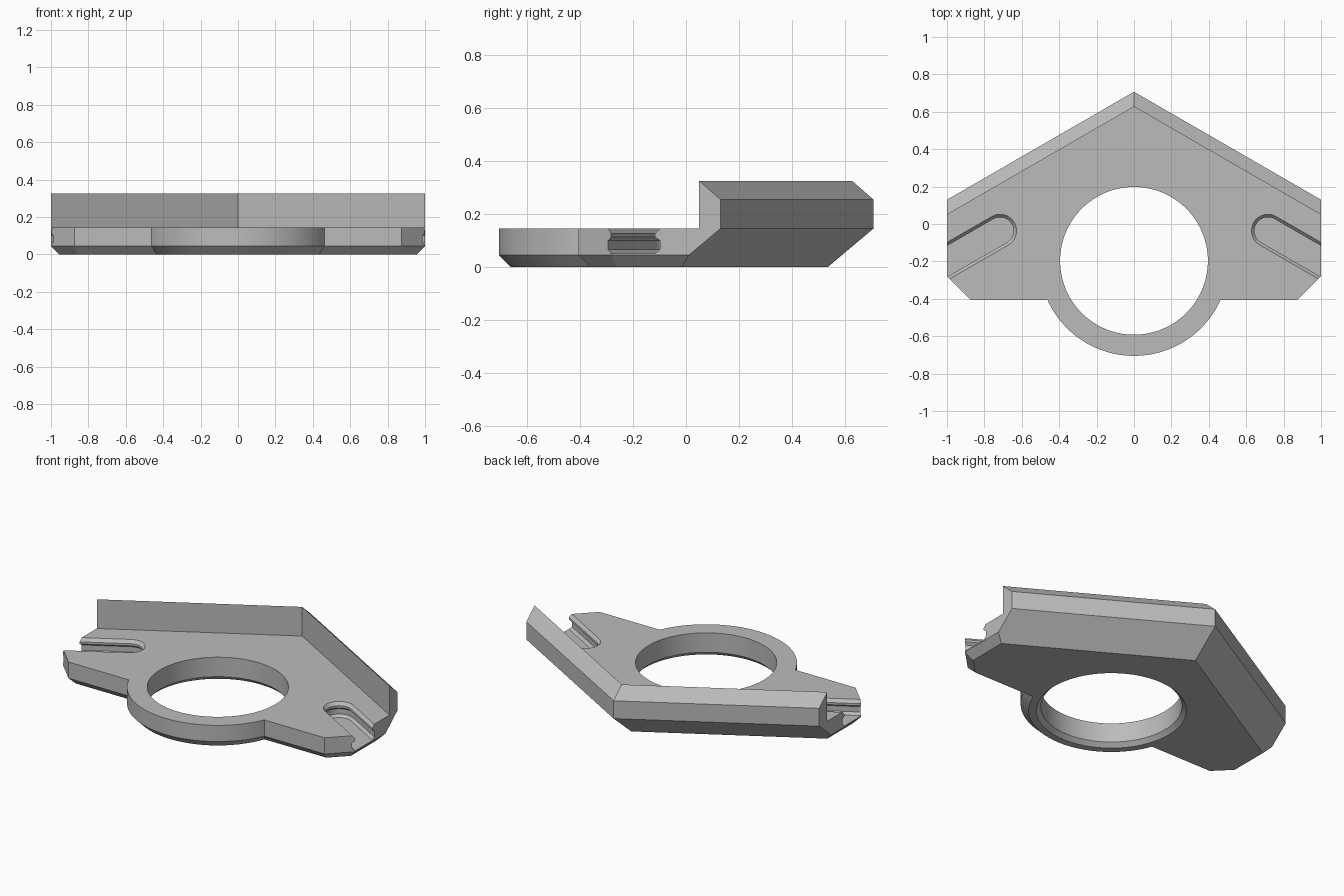
import bpy, bmesh, math

if "Cube" in bpy.data.objects:
    bpy.data.objects.remove(bpy.data.objects["Cube"], do_unlink=True)

grey = bpy.data.materials.new("plain_grey")
grey.use_nodes = True
colour = (0.5, 0.5, 0.5, 1)
grey.diffuse_color = colour
grey.node_tree.nodes["Principled BSDF"].inputs["Base Color"].default_value = colour

SLOPE = math.tan(math.radians(30))
CENTRE_Y = -0.197
RING_R = 0.508


def loft(name, rings, closed=False):
    """Skin a list of equal-length point rings, capping the ends unless closed."""
    bm = bmesh.new()
    loops = [[bm.verts.new(p) for p in ring] for ring in rings]
    pairs = list(zip(loops, loops[1:]))
    for a, b in pairs:
        n = len(a)
        for i in range(n):
            j = (i + 1) % n
            bm.faces.new((a[i], a[j], b[j], b[i]))
    bm.faces.new(loops[0])
    bm.faces.new(loops[-1])
    bmesh.ops.recalc_face_normals(bm, faces=bm.faces)
    mesh = bpy.data.meshes.new(name)
    bm.to_mesh(mesh)
    bm.free()
    mesh.materials.append(grey)
    obj = bpy.data.objects.new(name, mesh)
    bpy.context.collection.objects.link(obj)
    return obj


def combine(target, tool, operation):
    """Apply an exact boolean and discard the tool."""
    mod = target.modifiers.new(operation, "BOOLEAN")
    mod.operation = operation
    mod.solver = "EXACT"
    mod.object = tool
    bpy.context.view_layer.objects.active = target
    bpy.ops.object.modifier_apply(modifier=mod.name)
    bpy.data.objects.remove(tool, do_unlink=True)


def plate_ring(z, inset, apex, steps=64):
    """Plate outline: gabled back, clipped front corners, round front lobe."""
    side, front, r = 1 - inset, -0.405 + inset, RING_R - inset
    cut = inset * math.tan(math.radians(22.5))
    right = [(side, apex - SLOPE * side), (side, -0.28 + cut), (0.875 - cut, front)]
    start = math.asin((front - CENTRE_Y) / r)
    sweep = -math.pi - 2 * start
    arc = []
    for i in range(steps + 1):
        a = start + sweep * i / steps
        arc.append((r * math.cos(a), CENTRE_Y + r * math.sin(a)))
    left = [(-x, y) for x, y in reversed(right)]
    return [(x, y, z) for x, y in [(0, apex)] + right + arc + left]


def circle(z, r, steps=128):
    turns = [2 * math.pi * i / steps for i in range(steps)]
    return [(r * math.cos(a), CENTRE_Y + r * math.sin(a), z) for a in turns]


def slot_ring(z, r, side, steps=24):
    """Open-ended slot outline running outwards and forwards at 30 degrees."""
    ca, sa = math.cos(math.radians(-30)), math.sin(math.radians(-30))
    pts = [(0.6, -r), (0.6, r)]
    for i in range(steps + 1):
        a = math.pi / 2 + math.pi * i / steps
        pts.append((r * math.cos(a), r * math.sin(a)))
    return [(side * (0.716 + u * ca - v * sa), -0.036 + u * sa + v * ca, z) for u, v in pts]


# Plate with chamfered underside and a raked back
body = loft("bracket_body", [plate_ring(0, 0.045, 0.535), plate_ring(0.045, 0, 0.588),
                             plate_ring(0.145, 0, 0.707)])

# Raised V-shaped back wall with sloping top
section = [(0.627, 0.145), (0.627, 0.325), (0.707, 0.255), (0.707, 0.145)]
wall = loft("back_wall", [[(x, y - SLOPE * abs(x), z) for y, z in section] for x in (-1, 0, 1)])
combine(body, wall, "UNION")

# Round opening, chamfered below
hole = loft("hole_cutter", [circle(-0.02, 0.44), circle(0.025, 0.395), circle(0.3, 0.395)])
combine(body, hole, "DIFFERENCE")

# Side slots with a flared mouth, narrow neck and undercut
profile = [(0.052, 0.073), (0.067, 0.088), (0.1, 0.088), (0.113, 0.072),
           (0.126, 0.072), (0.145, 0.088), (0.165, 0.088)]
for side in (-1, 1):
    slot = loft("slot_cutter", [slot_ring(z, r, side) for z, r in profile])
    combine(body, slot, "DIFFERENCE")

bpy.ops.object.select_all(action="DESELECT")
body.select_set(True)
bpy.context.view_layer.objects.active = body
bpy.ops.object.shade_smooth_by_angle(angle=math.radians(25))
